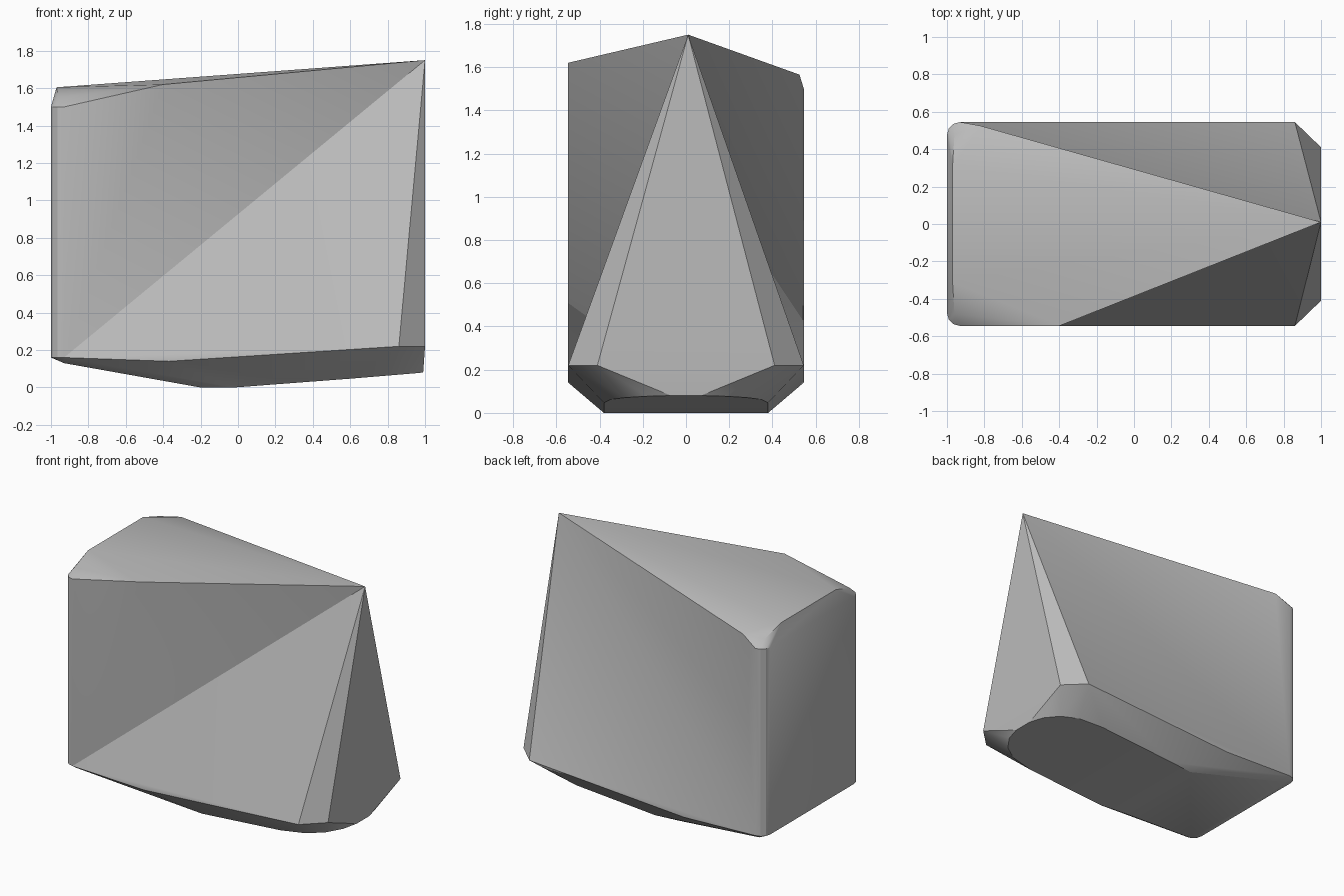
import bpy
import bmesh
import math

cube = bpy.data.objects.get("Cube")
if cube:
    bpy.data.objects.remove(cube, do_unlink=True)

grey = bpy.data.materials.new("mid grey")
grey.use_nodes = True
colour = (0.5, 0.5, 0.5, 1)
grey.diffuse_color = colour
grey.node_tree.nodes["Principled BSDF"].inputs["Base Color"].default_value = colour

bm = bmesh.new()


def pair(x, y, z):
    """Matching corners on the front and back sides."""
    return [bm.verts.new((x, s * y, z)) for s in (-1, 1)]


# Peak, and the uneven front and back corners of the sloping top
peak = bm.verts.new((1, 0.01, 1.75))
tops = [bm.verts.new(co) for co in ((-0.4, -0.545, 1.62), (-0.82, 0.525, 1.565))]

# Lower edge of the long sides
shoulders = pair(0.86, 0.545, 0.22)
bends = pair(-0.37, 0.545, 0.14)

for co in [
    (1, 0.41, 0.22),                                 # nose
    (-0.93, 0.5, 0.13),                              # rear of the base
    (-0.2, 0.36, 0), (-0.02, 0.38, 0),               # flat of the base
    (0.6, 0.38, 0.047), (0.78, 0.35, 0.062),         # rounded front of the base
    (0.89, 0.28, 0.071), (0.96, 0.18, 0.077), (0.99, 0.07, 0.08),
    (-0.97, 0.31, 1.605), (-0.96, 0.48, 1.55),       # top of the blunt end
]:
    pair(*co)

# Rounded upright corners of the blunt end; the last ones meet the long sides
radius = 0.07
for step in range(4):
    a = math.radians(90 * step / 3)
    x = -1 + radius * (1 - math.cos(a))
    y = 0.545 - radius * (1 - math.sin(a))
    lows, highs = pair(x, y, 0.16), pair(x, y, 1.5)

# Wrap the corners in one closed faceted shell
hull = bmesh.ops.convex_hull(bm, input=bm.verts)
spare = {v for v in hull["geom_interior"] + hull["geom_unused"]
         if isinstance(v, bmesh.types.BMVert)}
bmesh.ops.delete(bm, geom=list(spare), context="VERTS")

# Fold each long side inward along a crease from its low rear corner to the peak
for low, high, top, bend, shoulder in zip(lows, highs, tops, bends, shoulders):
    rim = {peak, low, high, top, bend, shoulder}
    panel = [f for f in bm.faces if rim.issuperset(f.verts)]
    bmesh.ops.delete(bm, geom=panel, context="FACES")
    for a, b in ((high, top), (top, peak), (peak, shoulder), (shoulder, bend)):
        bm.faces.new((low, a, b))
bmesh.ops.recalc_face_normals(bm, faces=bm.faces)

mesh = bpy.data.meshes.new("faceted_shell")
bm.to_mesh(mesh)
bm.free()
mesh.materials.append(grey)
shell = bpy.data.objects.new("faceted_shell", mesh)
bpy.context.collection.objects.link(shell)
bpy.context.view_layer.objects.active = shell
shell.select_set(True)
bpy.ops.object.shade_smooth_by_angle(angle=math.radians(28))
